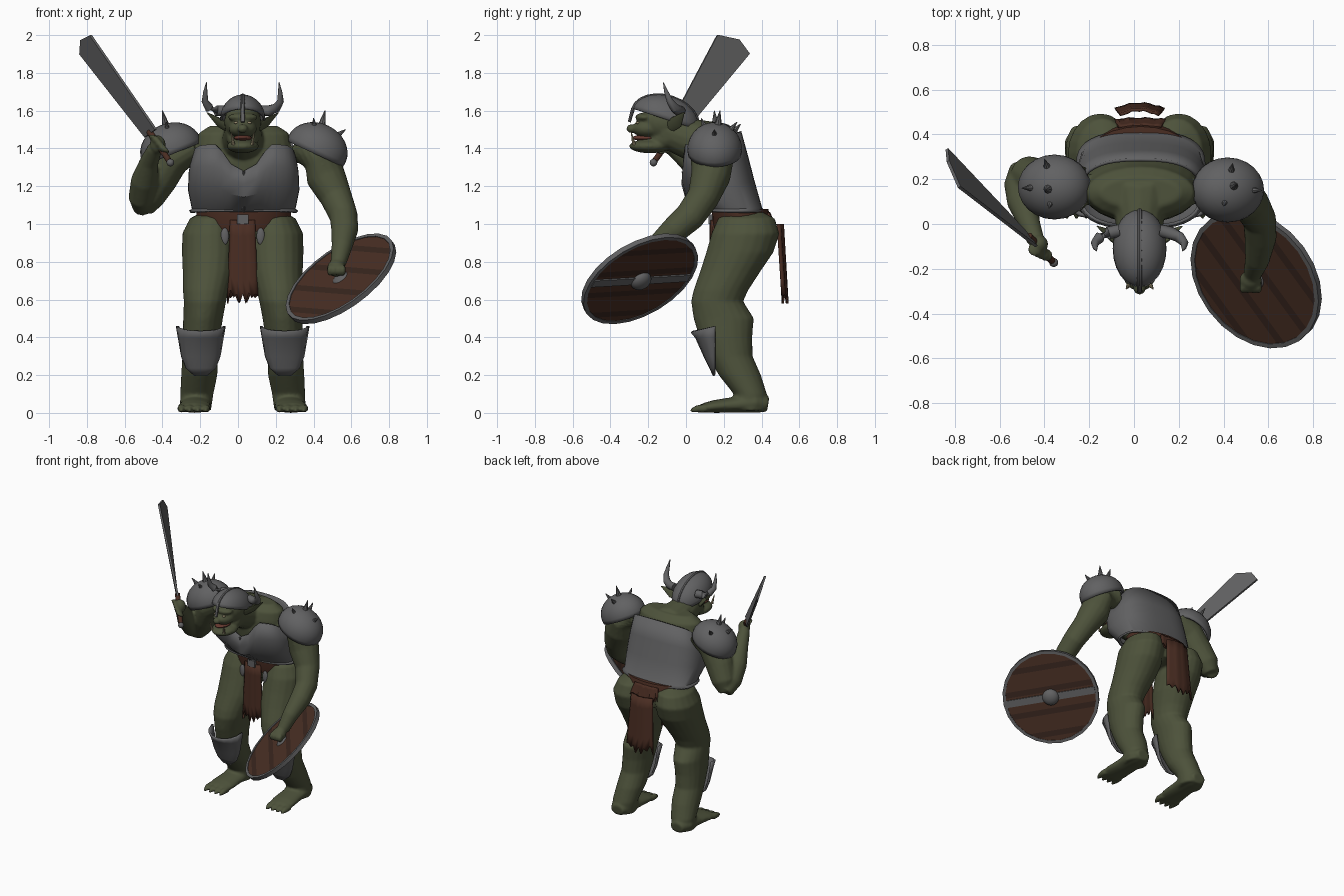
import bpy, bmesh, math
from mathutils import Vector, Matrix, Euler

if "Cube" in bpy.data.objects:
    bpy.data.objects.remove(bpy.data.objects["Cube"])

CX = 0.025  # centre line of the body


def material(name, r, g, b):
    m = bpy.data.materials.new(name)
    m.use_nodes = True
    m.diffuse_color = (r, g, b, 1)
    m.node_tree.nodes["Principled BSDF"].inputs["Base Color"].default_value = (r, g, b, 1)
    return m


SKIN = material("olive skin", .074, .084, .043)
STEEL = material("dull steel", .12, .12, .123)
LEATHER = material("brown leather", .068, .026, .016)
WOOD = material("brown wood", .066, .028, .017)
DARK = material("dark wood", .04, .019, .013)
MOUTH = material("mouth red", .13, .04, .028)
IVORY = material("ivory", .33, .28, .17)


def loft(bm, rings, n=16, flat=False):
    """Skin elliptical rings (x, y, z, a, b) into a capped tube."""
    pts = [Vector(r[:3]) for r in rings]
    loops = []
    for i, (p, r) in enumerate(zip(pts, rings)):
        t = (pts[min(i + 1, len(pts) - 1)] - pts[max(i - 1, 0)]).normalized()
        if flat:
            t = Vector((0, 0, 1))
        ref = Vector((0, 1, 0)) if abs(t.x) > .9 else Vector((1, 0, 0))
        u = (ref - t * t.dot(ref)).normalized()
        v = t.cross(u)
        angles = [2 * math.pi * k / n for k in range(n)]
        loops.append([bm.verts.new(p + u * r[3] * math.cos(a) + v * r[4] * math.sin(a)) for a in angles])
    for a, b in zip(loops, loops[1:]):
        for k in range(n):
            bm.faces.new((a[k], a[(k + 1) % n], b[(k + 1) % n], b[k]))
    bm.faces.new(loops[0][::-1])
    bm.faces.new(loops[-1])


def blob(bm, loc, scale, rot=(0, 0, 0), cut=None):
    """Ellipsoid, optionally cut to a dome."""
    m = Matrix.LocRotScale(Vector(loc), Euler([math.radians(a) for a in rot]), Vector(scale))
    vs = bmesh.ops.create_uvsphere(bm, u_segments=24, v_segments=16, radius=1)["verts"]
    if cut is not None:
        low = [v for v in vs if v.co.z < cut]
        vs = [v for v in vs if v.co.z >= cut]
        bmesh.ops.delete(bm, geom=low, context="VERTS")
    bmesh.ops.transform(bm, matrix=m, verts=vs)


def spike(bm, base, tip, r):
    loft(bm, [(*base, r, r), (*tip, .002, .002)], 8)


def finish(bm, name, *mats, thick=0):
    bmesh.ops.recalc_face_normals(bm, faces=bm.faces)
    me = bpy.data.meshes.new(name)
    bm.to_mesh(me)
    bm.free()
    ob = bpy.data.objects.new(name, me)
    bpy.context.collection.objects.link(ob)
    for m in mats:
        me.materials.append(m)
    bpy.ops.object.select_all(action="DESELECT")
    ob.select_set(True)
    bpy.context.view_layer.objects.active = ob
    bpy.ops.object.shade_smooth_by_angle(angle=math.radians(40))
    if thick:
        mod = ob.modifiers.new("thickness", "SOLIDIFY")
        mod.thickness = thick
        mod.offset = 0
    return ob


# Body: torso and neck
bm = bmesh.new()
loft(bm, [(.03, .31, .9, .2, .13), (.03, .31, .97, .24, .14), (.03, .29, 1.04, .235, .14),
          (.03, .265, 1.09, .24, .122), (.03, .178, 1.2, .265, .155), (.03, .152, 1.33, .26, .148),
          (.03, .14, 1.42, .25, .13), (.03, .14, 1.48, .24, .115), (.03, .14, 1.52, .18, .07)], 24, True)
loft(bm, [(CX, .15, 1.42, .15, .12), (CX, .02, 1.45, .11, .11), (CX, -.12, 1.5, .09, .09)])
# Legs and feet
for s in (-1, 1):
    leg = [(.248, .345, .01, .08, .085), (.243, .34, .1, .088, .088), (.23, .285, .2, .096, .112),
           (.225, .235, .3, .095, .118), (.22, .21, .4, .1, .14), (.21, .2, .5, .105, .16),
           (.2, .165, .59, .112, .138), (.195, .185, .65, .122, .145), (.18, .235, .75, .138, .16),
           (.175, .285, .85, .147, .178), (.175, .315, .95, .145, .18), (.165, .32, 1.03, .115, .15),
           (.15, .32, 1.07, .05, .07)]
    loft(bm, [(CX + s * x, y, z, a, b) for x, y, z, a, b in leg], 20, True)
    foot = [(.25, .435, .045, .05, .04), (.25, .37, .055, .085, .055), (.25, .25, .042, .082, .042),
            (.255, .15, .034, .088, .034), (.26, .09, .026, .085, .025)]
    loft(bm, [(CX + s * x, y, z, a, b) for x, y, z, a, b in foot])
    for k in range(4):
        x = CX + s * (.195 + .043 * k)
        loft(bm, [(x, .11, .024, .024, .023), (x, .06, .022, .022, .021), (x, .02, .01, .006, .008)], 10)
# Arms and fists
loft(bm, [(.3, .15, 1.42, .08, .1), (.43, .14, 1.36, .1, .115), (.465, .13, 1.25, .105, .105),
          (.52, .09, 1.14, .085, .085), (.56, .02, 1.04, .075, .08), (.565, -.06, .97, .072, .072),
          (.55, -.16, .88, .055, .055), (.53, -.22, .79, .042, .042)])
loft(bm, [(-.23, .16, 1.42, .08, .1), (-.35, .17, 1.35, .1, .11), (-.42, .19, 1.24, .1, .1),
          (-.475, .22, 1.14, .085, .085), (-.5, .23, 1.07, .05, .05)])
loft(bm, [(-.505, .25, 1.08, .05, .05), (-.51, .18, 1.14, .07, .07), (-.495, .1, 1.23, .072, .07),
          (-.47, .01, 1.33, .05, .05), (-.44, -.07, 1.4, .04, .04)])
blob(bm, (.52, -.25, .765), (.05, .045, .045))
blob(bm, (-.425, -.09, 1.42), (.042, .042, .05))
for k in range(4):
    blob(bm, (.485 + k * .024, -.285, .755), (.014, .025, .03))
    blob(bm, (-.445 + k * .018, -.115 - k * .008, 1.455 - k * .022), (.032, .032, .013), (0, 30, 45))
# Head
for loc, size in [((0, -.1, 1.54), (.098, .14, .105)), ((0, -.2, 1.505), (.075, .085, .05)),
                  ((0, -.19, 1.412), (.085, .112, .037)), ((0, -.29, 1.505), (.028, .026, .024)),
                  ((0, -.22, 1.565), (.08, .05, .024)), ((0, -.1, 1.45), (.085, .09, .06))]:
    blob(bm, (CX + loc[0], *loc[1:]), size)
body = finish(bm, "body", SKIN)
mod = body.modifiers.new("blend", "REMESH")
mod.mode = "VOXEL"
mod.voxel_size = .009
mod.use_smooth_shade = True
mod = body.modifiers.new("soften", "SMOOTH")
mod.iterations = 4

# Ears, tusks, eyes, mouth, horns
ears, teeth, mouth, horns = (bmesh.new() for _ in range(4))
blob(mouth, (CX, -.215, 1.456), (.048, .072, .016))
for s in (-1, 1):
    loft(ears, [(CX + s * x, y, z, a, b) for x, y, z, a, b in
                [(.08, -.09, 1.51, .012, .03), (.13, -.05, 1.54, .01, .036), (.19, -.01, 1.59, .002, .003)]], 10)
    spike(teeth, (CX + s * .05, -.275, 1.42), (CX + s * .06, -.29, 1.485), .01)
    blob(teeth, (CX + s * .036, -.256, 1.537), (.011, .01, .007))
    loft(horns, [(CX + s * x, y, z, r, r) for x, y, z, r in
                 [(.09, -.03, 1.6, .028), (.14, -.04, 1.6, .028), (.178, -.06, 1.615, .025),
                  (.2, -.085, 1.65, .018), (.198, -.105, 1.7, .011), (.192, -.12, 1.75, .002)]], 12)
finish(ears, "ears", SKIN)
finish(teeth, "tusks_and_eyes", IVORY)
finish(mouth, "mouth", MOUTH)
finish(horns, "helmet_horns", STEEL)

# Helmet with crest and nose guard
bm = bmesh.new()
blob(bm, (CX, -.11, 1.555), (.114, .175, .118), (-18, 0, 0), -.01)
finish(bm, "helmet", STEEL, thick=.012)
bm = bmesh.new()
crest = [(CX, -.3, 1.54, .012, .008)]
for k in range(13):
    a = math.radians(15 * k)
    p = Euler((math.radians(-18), 0, 0)).to_matrix() @ Vector((0, -.179 * math.cos(a), .12 * math.sin(a)))
    crest.append((CX, p.y - .11, p.z + 1.555, .011, .01))
loft(bm, crest, 8)
finish(bm, "helmet_crest", STEEL)

# Breastplate: shaped tube with a scooped neckline and a high back
bm = bmesh.new()
levels = [(0, .26, .285, .15), (.04, .255, .268, .142), (.38, .178, .288, .178),
          (.68, .153, .284, .17), (1, .138, .268, .148)]
N, loops = 40, []
for t, cy, rx, ry in levels:
    loop = []
    for k in range(N):
        c, s = math.cos(2 * math.pi * k / N), math.sin(2 * math.pi * k / N)
        x = rx * math.copysign(abs(c) ** .75, c)
        y = ry * math.copysign(abs(s) ** .75, s)
        top = 1.42 + .07 * max(s, 0) - .05 * abs(c) ** 10
        if s < 0:
            top -= .14 * max(0, 1 - (x / .13) ** 2)
        loop.append(bm.verts.new((.03 + x, cy + y, 1.065 + (top - 1.065) * t)))
    loops.append(loop)
for a, b in zip(loops, loops[1:]):
    for k in range(N):
        bm.faces.new((a[k], a[(k + 1) % N], b[(k + 1) % N], b[k]))
finish(bm, "breastplate", STEEL, thick=.014)
bm = bmesh.new()
loft(bm, [(.03, .105, 1.065, .008, .009), (.03, .0, 1.2, .008, .009), (.03, -.015, 1.28, .008, .009)], 8)
bmesh.ops.create_cube(bm, size=1, matrix=Matrix.LocRotScale(Vector((CX, .135, 1.025)), None, Vector((.06, .03, .05))))
finish(bm, "breastplate_seam_and_buckle", STEEL)

# Shoulder guards with spikes
for name, c, tilt, tips in [
        ("left", (.418, .152, 1.395), 25, [(.46, .18, 1.6), (.4, .08, 1.56), (.44, .27, 1.54), (.57, .15, 1.5)]),
        ("right", (-.355, .165, 1.395), -22, [(-.4, .15, 1.6), (-.38, .07, 1.54), (-.4, .29, 1.53), (-.5, .16, 1.52)])]:
    bm = bmesh.new()
    blob(bm, c, (.16, .138, .132), (0, tilt, 0), -.2)
    finish(bm, name + "_shoulder_guard", STEEL, thick=.014)
    bm = bmesh.new()
    for tip in tips:
        spike(bm, Vector(c).lerp(Vector(tip), .5), tip, .027)
    finish(bm, name + "_shoulder_spikes", STEEL)

# Shin guards: curved plates narrowing to a point
for name, s in (("right", -1), ("left", 1)):
    bm = bmesh.new()
    rows = []
    for z, w, front, depth in [(.46, .125, .03, .125), (.4, .115, .055, .1), (.3, .098, .1, .055), (.24, .075, .13, .025),
                               (.2, .03, .148, .005)]:
        row = []
        for k in range(9):
            a = math.pi * k / 8
            dip = .03 * math.sin(a) if z > .45 else 0
            row.append(bm.verts.new((CX + s * .222 + w * math.cos(a), front + depth * (1 - math.sin(a)), z - dip)))
        rows.append(row)
    for a, b in zip(rows, rows[1:]):
        for k in range(8):
            bm.faces.new((a[k], a[k + 1], b[k + 1], b[k]))
    finish(bm, name + "_shin_guard", STEEL, thick=.014)

# Belt, small hip plates and ragged loincloths
bm = bmesh.new()
loft(bm, [(.03, .305, .96, .235, .155), (.03, .3, 1.0, .252, .16), (.03, .285, 1.08, .25, .15)], 24, True)
finish(bm, "belt", LEATHER)
bm = bmesh.new()
for s in (-1, 1):
    blob(bm, (CX + s * .095, .155, .935), (.022, .012, .045))
finish(bm, "hip_plates", STEEL)


def cloth(name, cx, half, top, bottom, y_top, y_low, bulge):
    bm = bmesh.new()
    n, rows = 10, []
    for r in range(6):
        row = []
        for k in range(n + 1):
            u, t = 2 * k / n - 1, r / 5
            end = bottom + (.05 if k % 2 else 0) + .08 * abs(u) ** 2 * (k % 3) / 2
            w = half * (.8 + .2 * t)
            y = y_top + (y_low - y_top) * t + bulge * (1 - u * u) + .003 * math.cos(k * 2)
            row.append(bm.verts.new((cx + u * w, y, top + (end - top) * t)))
        rows.append(row)
    for a, b in zip(rows, rows[1:]):
        for k in range(n):
            bm.faces.new((a[k], a[k + 1], b[k + 1], b[k]))
    finish(bm, name, LEATHER, thick=.014)


cloth("front_loincloth", CX, .08, 1.02, .58, .145, .14, -.01)
cloth("rear_loincloth", CX, .11, 1.0, .58, .485, .51, .025)
cloth("rear_belt_flap", CX, .12, 1.06, .93, .432, .462, .006)

# Shield: planked disc, rim, band and boss
normal = Vector((.53, .43, -.73)).normalized()
along = Vector((-.365, .5, .03))
along = (along - normal * along.dot(normal)).normalized()
frame = Matrix((along, normal.cross(along), normal)).transposed().to_4x4()
frame.translation = (.545, -.245, .71)
bm = bmesh.new()
bmesh.ops.create_cone(bm, cap_ends=True, segments=24, radius1=.325, radius2=.325, depth=.02)
for k in range(-7, 8):
    bmesh.ops.bisect_plane(bm, geom=bm.verts[:] + bm.edges[:] + bm.faces[:],
                           plane_co=(0, k * .04, 0), plane_no=(0, 1, 0))
for f in bm.faces:
    f.material_index = int(math.floor(f.calc_center_median().y / .04) % 4 == 1)
finish(bm, "shield_planks", WOOD, DARK).matrix_world = frame
bm = bmesh.new()
for a, b in ((.337, -.014), (.337, .014), (.316, .014), (.316, -.014)):
    bmesh.ops.create_circle(bm, segments=24, radius=a, matrix=Matrix.Translation((0, 0, b)))
vs = bm.verts[:]
for j in range(4):
    for k in range(24):
        i, m = (j + 1) % 4 * 24, (k + 1) % 24
        bm.faces.new((vs[j * 24 + k], vs[j * 24 + m], vs[i + m], vs[i + k]))
bmesh.ops.create_cube(bm, size=1, matrix=Matrix.LocRotScale(Vector((0, 0, .013)), None, Vector((.63, .05, .012))))
blob(bm, (0, 0, .015), (.058, .058, .04))
finish(bm, "shield_rim_band_and_boss", STEEL).matrix_world = frame

# Sword: broad flat blade, grip and pommel
bm = bmesh.new()
bm.faces.new([bm.verts.new(p) for p in ((-.435, -.1, 1.5), (-.49, -.03, 1.46), (-.835, .335, 1.9),
                                        (-.83, .28, 1.975), (-.78, .165, 2.0))])
finish(bm, "sword_blade", STEEL, thick=.014).data.shade_flat()
bm = bmesh.new()
loft(bm, [(-.47, -.055, 1.49, .018, .018), (-.365, -.165, 1.335, .016, .016)], 10)
finish(bm, "sword_grip", LEATHER)
bm = bmesh.new()
blob(bm, (-.358, -.172, 1.325), (.02, .02, .02))
finish(bm, "sword_pommel", STEEL)
